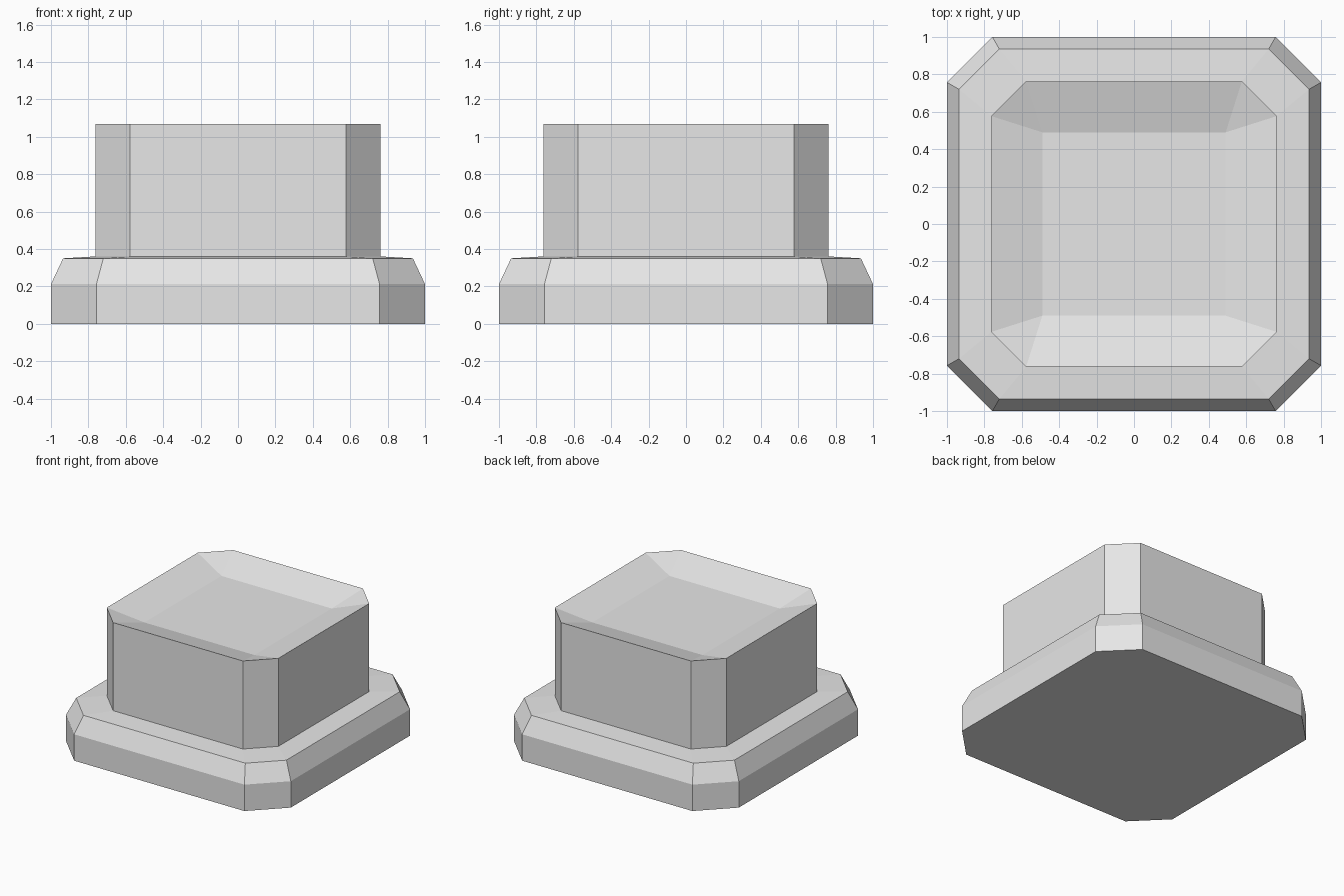
import bpy
import bmesh

cube = bpy.data.objects.get("Cube")
if cube:
    bpy.data.objects.remove(cube, do_unlink=True)

# Single plain colour
grey = bpy.data.materials.new("light_grey")
grey.use_nodes = True
colour = (0.8, 0.8, 0.8, 1)
grey.diffuse_color = colour
grey.node_tree.nodes["Principled BSDF"].inputs["Base Color"].default_value = colour


def octagon(bm, half, flat, z):
    """Square ring with chamfered corners, counter-clockwise."""
    ring = []
    for sx, sy in ((1, -1), (1, 1), (-1, 1), (-1, -1)):
        pair = [(sx * flat, sy * half), (sx * half, sy * flat)]
        if sx * sy > 0:
            pair.reverse()
        ring += [bm.verts.new((x, y, z)) for x, y in pair]
    return ring


def loft(bm, rings):
    for low, high in zip(rings, rings[1:]):
        for i in range(8):
            j = (i + 1) % 8
            bm.faces.new((low[i], low[j], high[j], high[i]))


def finish(bm, name):
    bmesh.ops.remove_doubles(bm, verts=bm.verts, dist=0.0001)
    mesh = bpy.data.meshes.new(name)
    bm.to_mesh(mesh)
    bm.free()
    mesh.materials.append(grey)
    obj = bpy.data.objects.new(name, mesh)
    bpy.context.collection.objects.link(obj)
    return obj


# Flange: upright wall, sloped bevel and nearly flat shoulder
bm = bmesh.new()
flange = [octagon(bm, *r) for r in (
    (1, 0.757, 0), (1, 0.757, 0.212), (0.935, 0.72, 0.35), (0.763, 0.577, 0.36))]
loft(bm, flange)
bm.faces.new(reversed(flange[0]))
finish(bm, "base_flange")

# Button: straight walls and a dished top with a square floor
bm = bmesh.new()
button = [octagon(bm, *r) for r in (
    (0.763, 0.577, 0.36), (0.763, 0.577, 1.068), (0.49, 0.49, 0.988))]
loft(bm, button)
bm.faces.new(button[-1])
finish(bm, "button")
